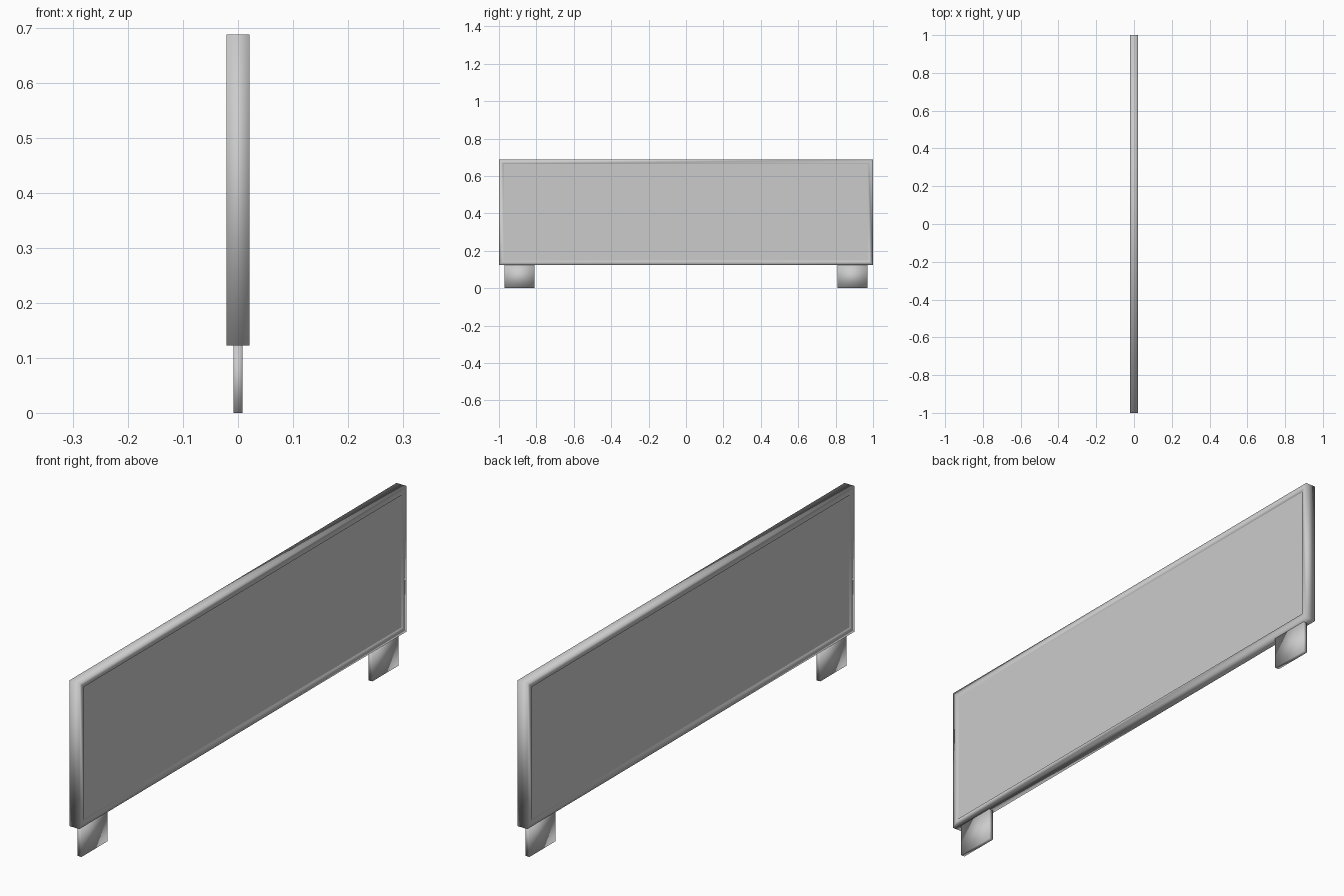
import bpy, bmesh

if "Cube" in bpy.data.objects:
    bpy.data.objects.remove(bpy.data.objects["Cube"])

Z0, Z1 = 0.123, 0.688   # board bottom and top
HX = 0.021              # half thickness
RIM = 0.025             # visible frame width


def add_object(name, bm, smooth):
    bmesh.ops.recalc_face_normals(bm, faces=bm.faces)
    mesh = bpy.data.meshes.new(name)
    bm.to_mesh(mesh)
    bm.free()
    for p in mesh.polygons:
        p.use_smooth = smooth
    ob = bpy.data.objects.new(name, mesh)
    bpy.context.collection.objects.link(ob)
    return ob


def box(name, x, y0, y1, z0, z1, smooth=False):
    bm = bmesh.new()
    bmesh.ops.create_cube(bm, size=1)
    for v in bm.verts:
        v.co = (v.co.x * 2 * x,
                (y0 + y1) / 2 + v.co.y * (y1 - y0),
                (z0 + z1) / 2 + v.co.z * (z1 - z0))
    return add_object(name, bm, smooth)


# Surrounding frame: rectangular profile carried round the four corners
bm = bmesh.new()
corners = [(-1, 0), (1, 0), (1, 1), (-1, 1)]
profile = [(HX, 0), (HX, RIM), (-HX, RIM), (-HX, 0)]
rings = []
for sy, top in corners:
    ring = []
    for x, inset in profile:
        z = Z1 - inset if top else Z0 + inset
        ring.append(bm.verts.new((x, sy * (1 - inset), z)))
    rings.append(ring)
for i in range(4):
    a, b = rings[i], rings[(i + 1) % 4]
    for j in range(4):
        k = (j + 1) % 4
        bm.faces.new((a[j], a[k], b[k], b[j]))
add_object("frame", bm, True)

# Slightly recessed flat panel on both sides
box("panel", HX - 0.004, -1 + RIM, 1 - RIM, Z0 + RIM, Z1 - RIM)

# Two flat plate legs
for name, s in (("left_leg", -1), ("right_leg", 1)):
    y0, y1 = sorted((s * 0.81, s * 0.97))
    box(name, 0.0085, y0, y1, 0, Z0 + 0.002, True)
